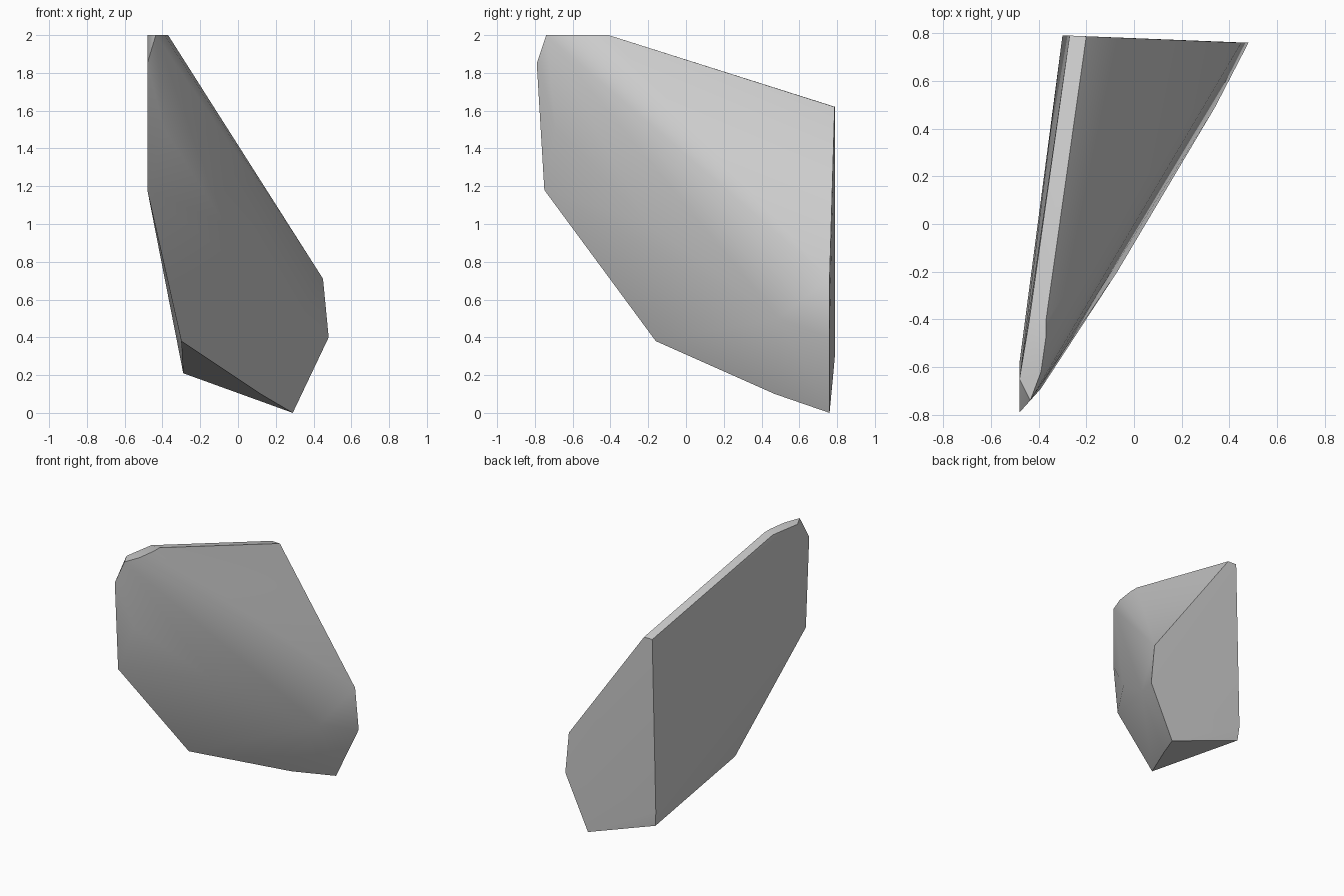
import bpy
import bmesh
import math

default_cube = bpy.data.objects.get("Cube")
if default_cube:
    bpy.data.objects.remove(default_cube, do_unlink=True)


def make_material(name, colour):
    material = bpy.data.materials.new(name)
    material.use_nodes = True
    material.diffuse_color = colour
    shader = next(n for n in material.node_tree.nodes if n.type == "BSDF_PRINCIPLED")
    shader.inputs["Base Color"].default_value = colour
    return material


def make_convex_solid(name, outlines, material):
    """Wrap a tight convex skin around the given corner outlines."""
    bm = bmesh.new()
    for outline in outlines:
        for corner in outline:
            bm.verts.new(corner)
    bmesh.ops.convex_hull(bm, input=bm.verts[:])
    loose = [v for v in bm.verts if not v.link_faces]
    bmesh.ops.delete(bm, geom=loose, context="VERTS")
    bmesh.ops.recalc_face_normals(bm, faces=bm.faces[:])
    mesh = bpy.data.meshes.new(name)
    bm.to_mesh(mesh)
    bm.free()
    mesh.materials.append(material)
    solid = bpy.data.objects.new(name, mesh)
    bpy.context.collection.objects.link(solid)
    return solid


# Flat broken face at the back
back_face = [
    (-.27, .79, 1.62), (-.20, .787, 1.62), (.45, .76, .71), (.48, .76, .4),
    (.29, .76, 0), (-.29, .78, .21), (-.30, .79, .32),
]
# Narrow rim along the top, ending in a level patch
top_rim = [
    (-.44, -.41, 2), (-.37, -.41, 2), (-.37, -.48, 2),
    (-.39, -.62, 2), (-.435, -.74, 2), (-.48, -.65, 2),
]
# Pointed front end and lower corner of the inner side
front_edge = [
    (-.48, -.79, 1.85), (-.48, -.75, 1.18), (-.48, -.58, 1.4), (-.30, -.16, .38),
]
# Gentle bulge of the rounded outer side
outer_bulge = [
    (.34, .49, .5), (-.07, -.2, 1), (-.39, -.69, 1.5), (.12, .47, .1),
]

stone_grey = make_material("stone grey", (.6, .6, .6, 1))
shard = make_convex_solid(
    "stone_shard", [back_face, top_rim, front_edge, outer_bulge], stone_grey)

# Soft outer side, crisp broken edges
bpy.ops.object.select_all(action="DESELECT")
shard.select_set(True)
bpy.context.view_layer.objects.active = shard
bpy.ops.object.shade_smooth_by_angle(angle=math.radians(38))
